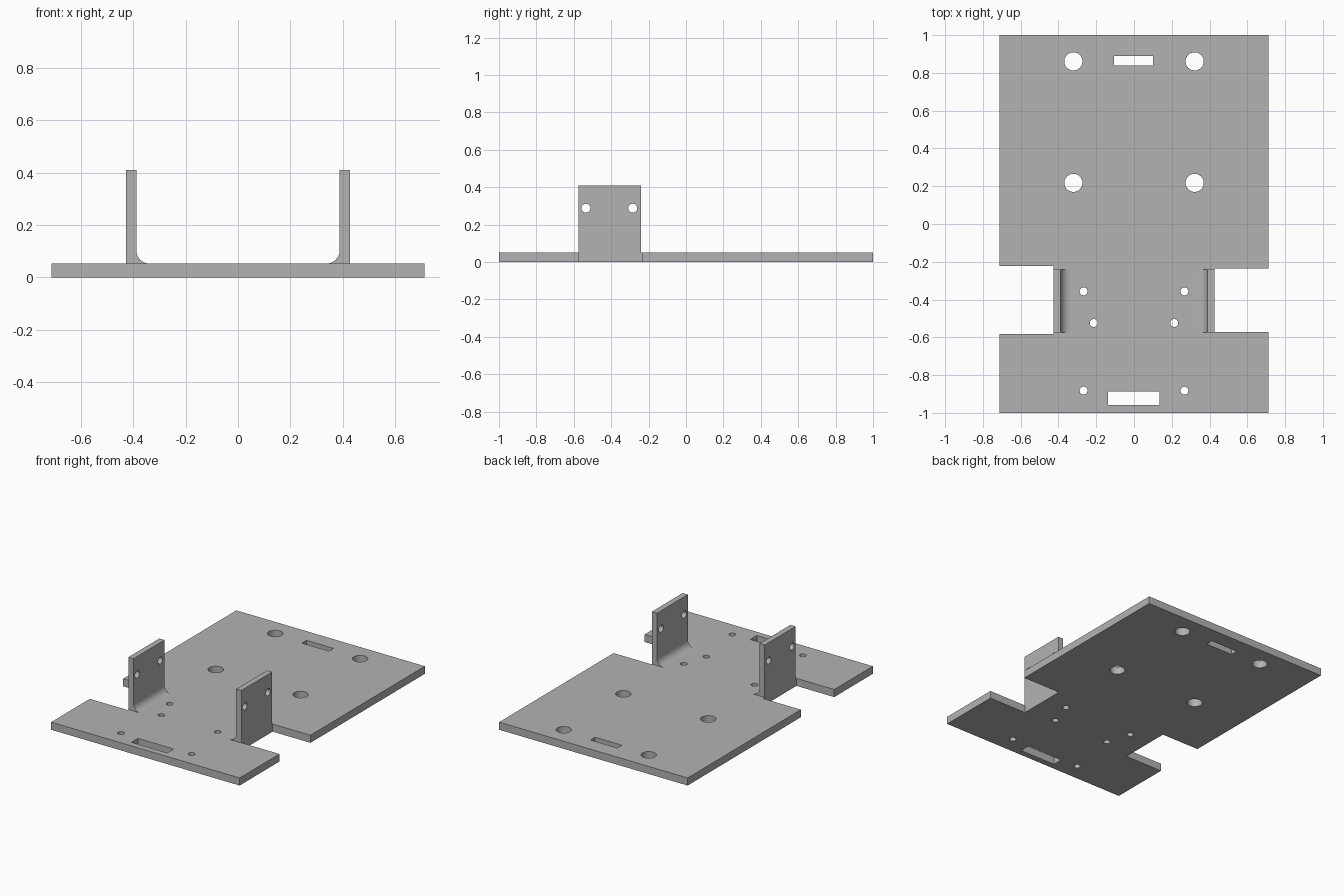
import bpy, bmesh, math
from mathutils import Matrix, Vector

cube = bpy.data.objects.get("Cube")
if cube:
    bpy.data.objects.remove(cube, do_unlink=True)

grey = bpy.data.materials.new("plain grey")
grey.use_nodes = True
grey.diffuse_color = (0.45, 0.45, 0.45, 1)
grey.node_tree.nodes["Principled BSDF"].inputs["Base Color"].default_value = grey.diffuse_color


def circle(x, y, r, n=32):
    return [(x + r * math.cos(math.tau * i / n), y + r * math.sin(math.tau * i / n)) for i in range(n)]


def rect(x0, x1, y0, y1):
    return [(x0, y0), (x1, y0), (x1, y1), (x0, y1)]


def sheet(name, loops, thickness, u, v, centre):
    """Flat plate: first loop is the outline, others are holes; u and v are its plane axes."""
    curve = bpy.data.curves.new(name, "CURVE")
    curve.dimensions = "2D"
    curve.fill_mode = "BOTH"
    curve.extrude = thickness / 2
    for loop in loops:
        spline = curve.splines.new("POLY")
        spline.points.add(len(loop) - 1)
        for point, (a, b) in zip(spline.points, loop):
            point.co = (a, b, 0, 1)
        spline.use_cyclic_u = True
    source = bpy.data.objects.new(name + " curve", curve)
    bpy.context.collection.objects.link(source)
    bpy.context.view_layer.update()
    mesh = bpy.data.meshes.new_from_object(source.evaluated_get(bpy.context.evaluated_depsgraph_get()))
    bpy.data.objects.remove(source, do_unlink=True)
    bpy.data.curves.remove(curve)

    # Place the sheet, weld it and face it outward
    u, v = Vector(u), Vector(v)
    basis = Matrix((u, v, u.cross(v))).transposed().to_4x4()
    mesh.transform(Matrix.Translation(centre) @ basis)
    bm = bmesh.new()
    bm.from_mesh(mesh)
    bmesh.ops.remove_doubles(bm, verts=bm.verts, dist=1e-5)
    bmesh.ops.recalc_face_normals(bm, faces=bm.faces)
    bm.to_mesh(mesh)
    bm.free()
    mesh.name = name
    mesh.materials.clear()
    mesh.materials.append(grey)
    obj = bpy.data.objects.new(name, mesh)
    bpy.context.collection.objects.link(obj)
    bpy.ops.object.select_all(action="DESELECT")
    obj.select_set(True)
    bpy.context.view_layer.objects.active = obj
    bpy.ops.object.shade_smooth_by_angle(angle=math.radians(30))
    return obj


X, Y, Z = (1, 0, 0), (0, 1, 0), (0, 0, 1)
W, T = 0.713, 0.052             # plate half width and thickness
OUT, INN, TOP = 0.427, 0.388, 0.41  # bracket wall faces and height
Y0, Y1 = -0.574, -0.24          # bracket ends

# Base plate with side notches, slots and holes
outline = [(-W, -1), (W, -1), (W, -0.571), (OUT, -0.571), (OUT, -0.236), (W, -0.236),
           (W, 1), (-W, 1), (-W, -0.222), (-OUT, -0.222), (-OUT, -0.583), (-W, -0.583)]
slots = [rect(-0.105, 0.1, 0.84, 0.89), rect(-0.137, 0.134, -0.957, -0.886)]
holes = []
for side in (-1, 1):
    for x, y, r in [(0.321, 0.861, 0.048), (0.321, 0.218, 0.048), (0.267, -0.357, 0.021),
                    (0.213, -0.524, 0.021), (0.267, -0.882, 0.021)]:
        holes.append(circle(side * x, y, r))
sheet("base_plate", [outline] + slots + holes, T, X, Y, (0, 0, T / 2))

# Upright brackets, each with a rounded inner fillet
for side, label in ((1, "left"), (-1, "right")):
    wall = [rect(Y0, Y1, T, TOP), circle(-0.535, 0.288, 0.024), circle(-0.285, 0.288, 0.024)]
    sheet(label + "_bracket_wall", wall, OUT - INN, Y, Z, (side * (OUT + INN) / 2, 0, 0))
    r = 0.05
    arc = [(side * (INN - r + r * math.cos(a)), T + r - r * math.sin(a))
           for a in (math.pi / 2 * i / 10 for i in range(11))]
    sheet(label + "_bracket_fillet", [[(side * INN, T)] + arc], Y1 - Y0, X, Z, (0, (Y0 + Y1) / 2, 0))
